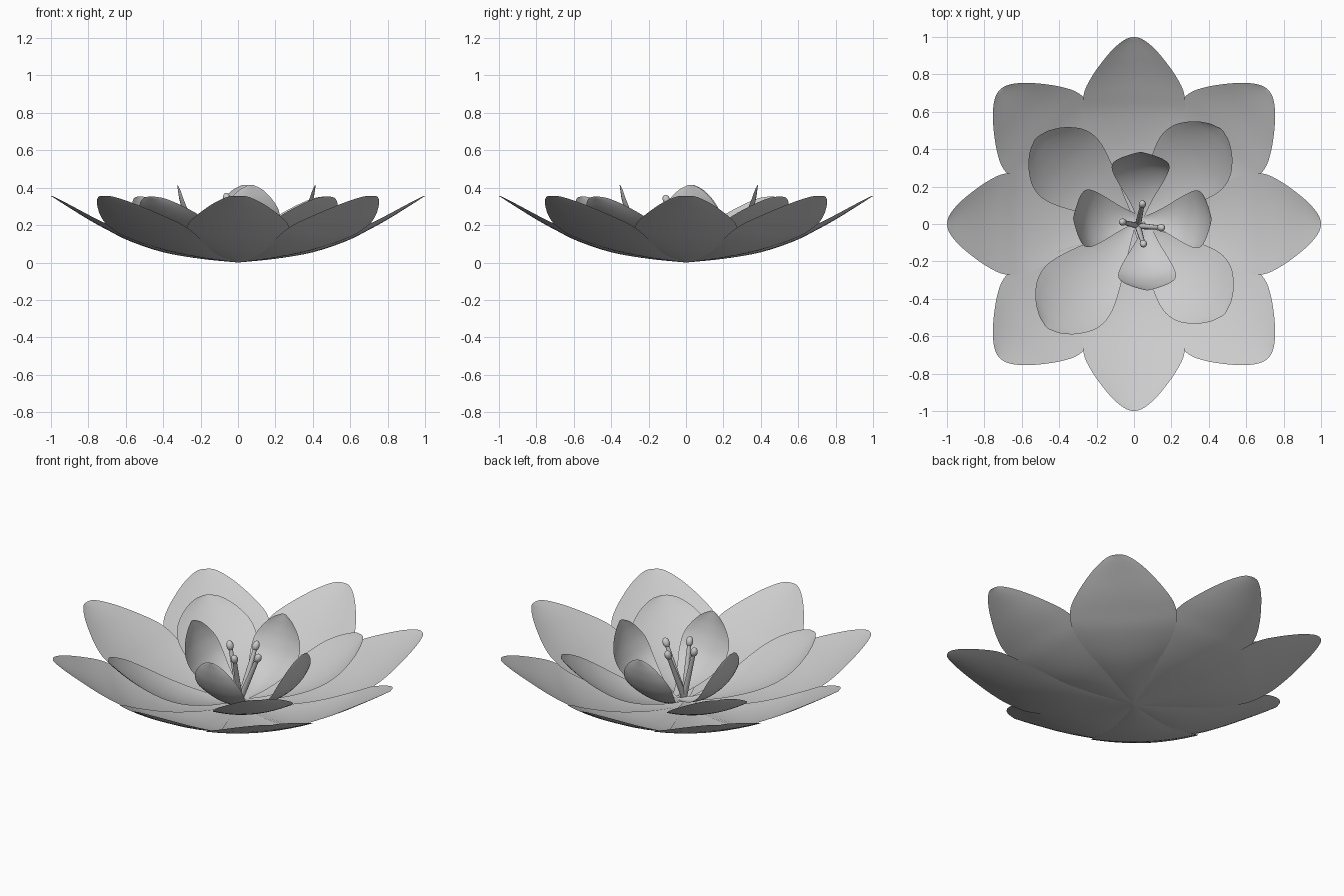
import bpy, bmesh, math
from mathutils import Vector, Matrix

cube = bpy.data.objects.get("Cube")
if cube:
    bpy.data.objects.remove(cube)

grey = bpy.data.materials.new("petal_grey")
grey.use_nodes = True
grey.diffuse_color = (0.6, 0.6, 0.6, 1)
grey.node_tree.nodes["Principled BSDF"].inputs["Base Color"].default_value = (0.6, 0.6, 0.6, 1)


def finish(name, bm):
    mesh = bpy.data.meshes.new(name)
    bm.to_mesh(mesh)
    bm.free()
    mesh.materials.append(grey)
    for poly in mesh.polygons:
        poly.use_smooth = True
    obj = bpy.data.objects.new(name, mesh)
    bpy.context.collection.objects.link(obj)
    return obj


def smooth_points(points, steps=4):
    """Smooth curve through the given points."""
    p = [Vector(q) for q in points]
    p = [2 * p[0] - p[1]] + p + [2 * p[-1] - p[-2]]
    out = []
    for i in range(1, len(p) - 2):
        a, b, c, d = p[i - 1:i + 3]
        for k in range(steps):
            t = k / steps
            out.append(0.5 * (2 * b + (c - a) * t + (2 * a - 5 * b + 4 * c - d) * t ** 2
                              + (3 * b - a - 3 * c + d) * t ** 3))
    return out + [p[-2]]


def petal(name, section, angle, cup, length=1, width=1, centre=(0, 0), cols=10):
    """Curved sheet; section lists distance, height and half width."""
    rows = smooth_points(section)
    bm = bmesh.new()
    grid = []
    for i, (r, z, w) in enumerate(rows):
        tangent = rows[min(i + 1, len(rows) - 1)] - rows[max(i - 1, 0)]
        normal = Vector((-tangent.y, tangent.x)).normalized()
        line = []
        for j in range(cols + 1):
            s = 2 * j / cols - 1
            lift = cup * w * s * s
            line.append(bm.verts.new(((r + normal.x * lift) * length, s * w * width,
                                      z + normal.y * lift)))
        grid.append(line)
    for a, b in zip(grid, grid[1:]):
        for j in range(cols):
            bm.faces.new((a[j], b[j], b[j + 1], a[j + 1]))
    bm.transform(Matrix.Translation((*centre, 0)) @ Matrix.Rotation(math.radians(angle), 4, "Z"))
    return finish(name, bm)


# Outer ring of eight spreading petals
outer = [(0, 0, 0.01), (0.2, 0.02, 0.085), (0.4, 0.055, 0.18), (0.58, 0.115, 0.26),
         (0.7, 0.175, 0.27), (0.8, 0.23, 0.225), (0.9, 0.292, 0.15),
         (0.96, 0.33, 0.09), (0.99, 0.35, 0.045), (1.0, 0.355, 0.01)]
for i in range(8):
    diagonal = i % 2
    petal(f"outer_petal_{i + 1}", outer, 45 * i, 0.1,
          length=1.015 if diagonal else 1, width=1.06 if diagonal else 1)

# Middle ring of four cupped petals
middle = [(0, 0.035, 0.01), (0.16, 0.055, 0.09), (0.32, 0.1, 0.17), (0.45, 0.16, 0.215),
          (0.55, 0.225, 0.205), (0.63, 0.29, 0.145), (0.675, 0.335, 0.075),
          (0.69, 0.352, 0.015)]
for i, (angle, length) in enumerate([(47, 1), (139, 1.01), (230, 1.05), (315, 0.99)]):
    petal(f"middle_petal_{i + 1}", middle, angle, 0.15, length=length)

# Inner ring of four upright petals
inner = [(0, 0.045, 0.01), (0.11, 0.065, 0.06), (0.21, 0.11, 0.115), (0.29, 0.18, 0.15),
         (0.335, 0.26, 0.15), (0.357, 0.33, 0.115), (0.366, 0.385, 0.065),
         (0.37, 0.415, 0.012)]
for i, centre in enumerate([(0.045, 0.025), (0.035, 0.015), (0.045, 0.03), (0.07, 0.015)]):
    petal(f"inner_petal_{i + 1}", inner, 90 * i, 0.2, centre=centre)

# Four stamens, each a tapered rod with an oval head
base = Vector((0.02, -0.01, 0.05))
for i, tip in enumerate([(0.145, -0.02, 0.335), (0.045, 0.105, 0.335),
                         (-0.06, 0.01, 0.345), (0.05, -0.105, 0.335)]):
    axis = Vector(tip) - base
    turn = axis.to_track_quat("Z", "Y").to_matrix().to_4x4()
    bm = bmesh.new()
    bmesh.ops.create_cone(bm, segments=12, radius1=0.017, radius2=0.011, depth=axis.length,
                          matrix=Matrix.Translation(base + axis / 2) @ turn)
    bmesh.ops.create_uvsphere(bm, u_segments=12, v_segments=8, radius=0.02,
                              matrix=Matrix.Translation(tip) @ turn @ Matrix.Diagonal((1, 1, 1.4, 1)))
    finish(f"stamen_{i + 1}", bm)
